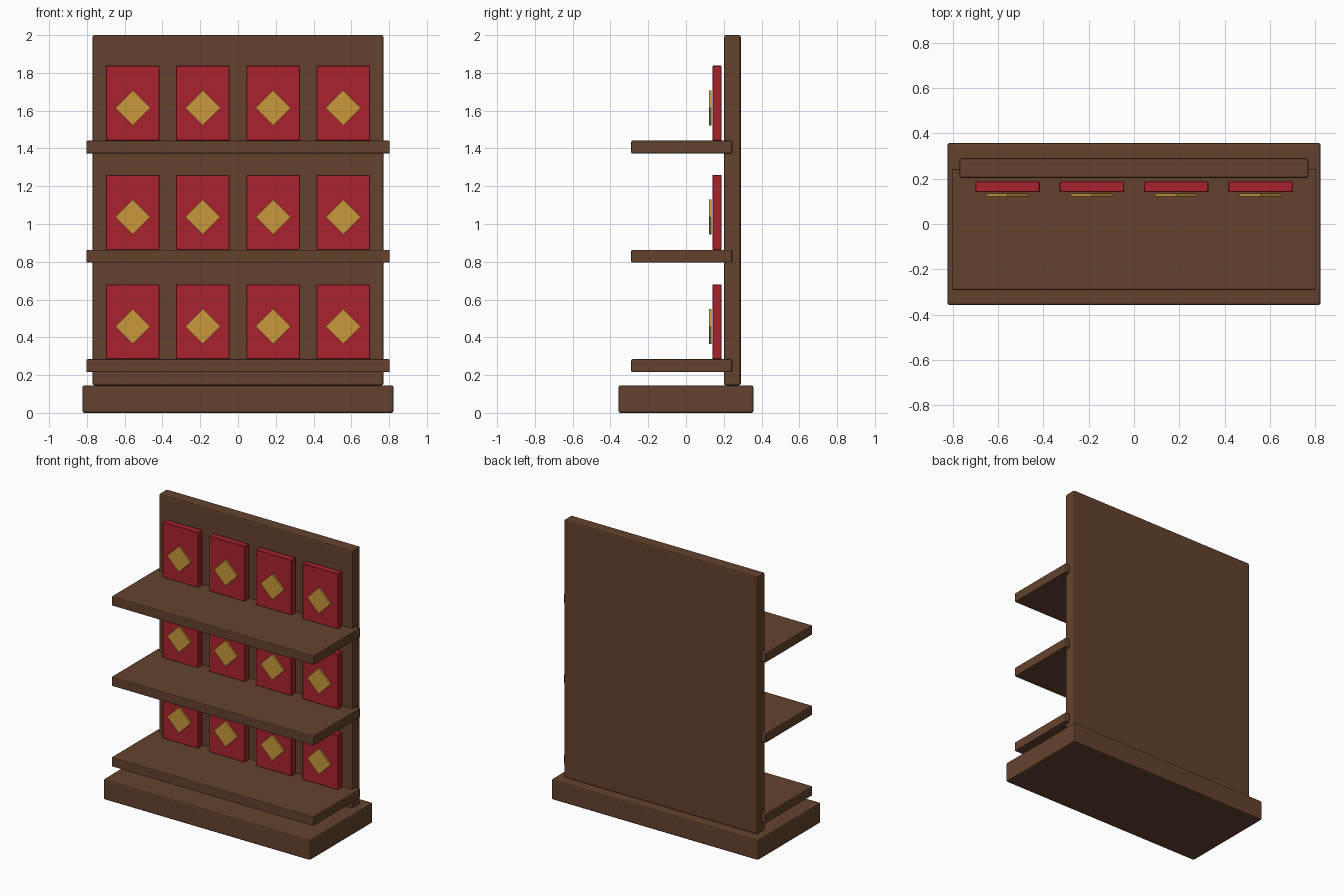
import bpy, bmesh, math
from mathutils import Matrix

if "Cube" in bpy.data.objects:
    bpy.data.objects.remove(bpy.data.objects["Cube"])


def srgb(r, g, b):
    def lin(c):
        c /= 255
        return c / 12.92 if c <= 0.04045 else ((c + 0.055) / 1.055) ** 2.4
    return (lin(r), lin(g), lin(b), 1)


def material(name, rgb):
    m = bpy.data.materials.new(name)
    m.diffuse_color = srgb(*rgb)
    m.use_nodes = True
    m.node_tree.nodes["Principled BSDF"].inputs["Base Color"].default_value = m.diffuse_color
    return m


wood = material("brown_wood", (100, 66, 46))
red = material("red_box", (170, 34, 47))
gold = material("gold_label", (200, 152, 60))


def box(name, lo, hi, mat, bevel=0.0, segments=2, turn=0.0):
    """Box between two corners, turned about its own y axis."""
    size = [b - a for a, b in zip(lo, hi)]
    mid = [(a + b) / 2 for a, b in zip(lo, hi)]
    bm = bmesh.new()
    bmesh.ops.create_cube(bm, size=1)
    bmesh.ops.scale(bm, vec=size, verts=bm.verts)
    if bevel:
        bmesh.ops.bevel(bm, geom=bm.edges[:], offset=bevel, segments=segments,
                        profile=0.5, affect='EDGES')
    bmesh.ops.transform(bm, matrix=Matrix.Rotation(turn, 4, 'Y'), verts=bm.verts)
    me = bpy.data.meshes.new(name)
    bm.to_mesh(me)
    bm.free()
    me.materials.append(mat)
    ob = bpy.data.objects.new(name, me)
    ob.location = mid
    bpy.context.collection.objects.link(ob)
    return ob


# plinth and back panel
box("base", (-0.823, -0.357, 0), (0.823, 0.357, 0.146), wood, 0.01)
box("back_panel", (-0.77, 0.202, 0.146), (0.77, 0.29, 2.0), wood, 0.01)

# shelves, each with four boxes carrying a diamond label
for row, top in enumerate((0.284, 0.863, 1.441), 1):
    box(f"shelf_{row}", (-0.803, -0.29, top - 0.068), (0.803, 0.243, top), wood, 0.006)
    for col, x in enumerate((-0.557, -0.186, 0.186, 0.557), 1):
        box(f"box_{row}_{col}", (x - 0.142, 0.14, top), (x + 0.142, 0.188, top + 0.397),
            red, 0.003, 1)
        h = 0.093 / math.sqrt(2)
        z = top + 0.174
        box(f"label_{row}_{col}", (x - h, 0.122, z - h), (x + h, 0.134, z + h),
            gold, turn=math.pi / 4)
